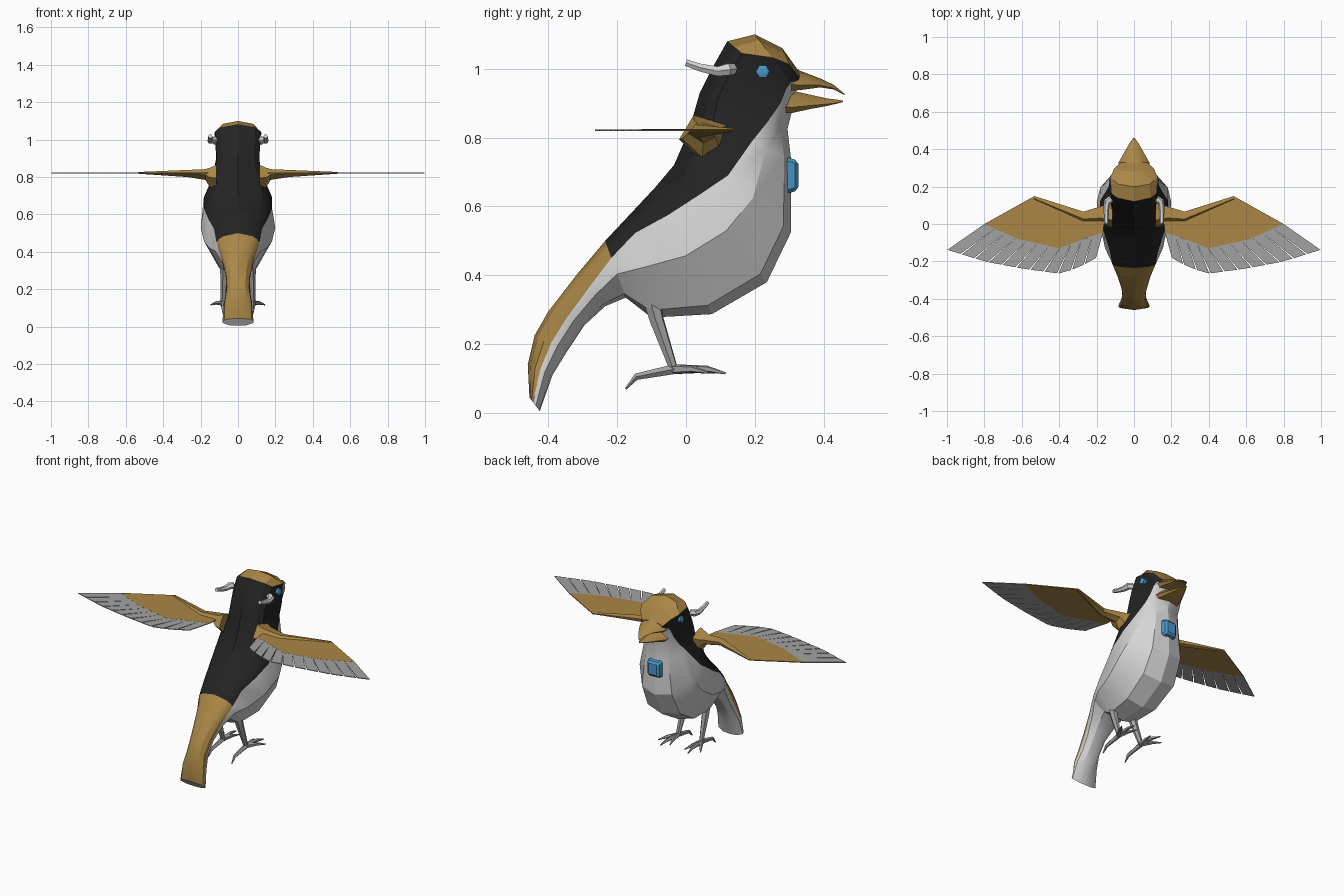
import bpy, bmesh, math
from mathutils import Vector

if "Cube" in bpy.data.objects:
    bpy.data.objects.remove(bpy.data.objects["Cube"])


def material(name, rgb):
    m = bpy.data.materials.new(name)
    m.diffuse_color = (*rgb, 1)
    m.use_nodes = True
    m.node_tree.nodes["Principled BSDF"].inputs["Base Color"].default_value = m.diffuse_color
    return m


GOLD = material("golden brown", (0.40, 0.24, 0.06))
BLACK = material("charcoal black", (0.017, 0.017, 0.018))
WHITE = material("pale belly", (0.66, 0.66, 0.66))
GREY = material("feather grey", (0.36, 0.36, 0.36))
BLUE = material("bright blue", (0.07, 0.32, 0.60))


def finish(name, bm, mats, angle=30):
    bmesh.ops.recalc_face_normals(bm, faces=bm.faces)
    me = bpy.data.meshes.new(name)
    bm.to_mesh(me)
    bm.free()
    for m in mats:
        me.materials.append(m)
    ob = bpy.data.objects.new(name, me)
    bpy.context.collection.objects.link(ob)
    bpy.ops.object.select_all(action='DESELECT')
    ob.select_set(True)
    bpy.context.view_layer.objects.active = ob
    bpy.ops.object.shade_smooth_by_angle(angle=math.radians(angle))
    return ob


def loft(name, rings, mats, rule=None, angle=30):
    """Skin closed rings; rule(ring, segment) gives the material index."""
    bm = bmesh.new()
    vs = [[bm.verts.new(p) for p in r] for r in rings]
    n = len(rings[0])
    for i in range(len(vs) - 1):
        for j in range(n):
            k = (j + 1) % n
            f = bm.faces.new((vs[i][j], vs[i][k], vs[i + 1][k], vs[i + 1][j]))
            f.material_index = rule(i, j) if rule else 0
    bm.faces.new(vs[0]).material_index = rule(0, 4) if rule else 0
    bm.faces.new(vs[-1])
    return finish(name, bm, mats, angle)


def tube(name, pts, radii, mat, sides=6):
    rings = []
    for i, p in enumerate(pts):
        d = Vector(pts[min(i + 1, len(pts) - 1)]) - Vector(pts[max(i - 1, 0)])
        q = d.to_track_quat('Z', 'Y')
        rings.append([Vector(p) + q @ Vector((radii[i] * math.cos(2 * math.pi * a / sides),
                                              radii[i] * math.sin(2 * math.pi * a / sides), 0))
                      for a in range(sides)])
    return loft(name, rings, [mat])


def plate(name, polys, mat, z, thick=0.005):
    bm = bmesh.new()
    for poly in polys:
        lo = [bm.verts.new((x, y, z - thick / 2)) for x, y in poly]
        hi = [bm.verts.new((x, y, z + thick / 2)) for x, y in poly]
        bm.faces.new(lo)
        bm.faces.new(hi)
        for j in range(len(poly)):
            k = (j + 1) % len(poly)
            bm.faces.new((lo[j], lo[k], hi[k], hi[j]))
    return finish(name, bm, [mat])


def along(line, t):
    """Point at fraction t of a polyline's length."""
    pts = [Vector(p) for p in line]
    left = t * sum((b - a).length for a, b in zip(pts, pts[1:]))
    for a, b in zip(pts, pts[1:]):
        d = (b - a).length
        if left <= d:
            return a.lerp(b, left / d)
        left -= d
    return pts[-1]


# Body: back y,z / belly y,z / half width / upper colour edge / lower colour edge
BODY = [
    (-.455, .045, -.425, .005, .085, .22, .35), (-.460, .14, -.388, .11, .075, .3, .5),
    (-.440, .225, -.345, .18, .062, .3, .5), (-.400, .295, -.295, .255, .066, .3, .5),
    (-.315, .405, -.235, .31, .088, .25, .42), (-.235, .50, -.175, .335, .122, .18, .3),
    (-.160, .58, -.100, .277, .155, .13, .19), (-.090, .655, .075, .287, .182, .16, .22),
    (-.035, .72, .235, .38, .200, .18, .26), (.000, .80, .305, .525, .185, .2, .4),
    (.020, .86, .305, .74, .142, .2, .6), (.040, .93, .295, .825, .136, .2, .78),
    (.075, 1.0, .310, .885, .142, .2, .85), (.120, 1.08, .315, .92, .140, .22, .87),
    (.200, 1.10, .320, .94, .128, .42, .87), (.280, 1.06, .325, .95, .105, .42, .87),
    (.330, .99, .328, .955, .07, .42, .87)]
rings = []
for dy, dz, vy, vz, w, c, b in BODY:
    half = []
    for t in (0, min(.1, c * .6), c, b, b + (.93 - b) * .45, .93, 1):
        x = w * max(0, 1 - abs(2 * t - 1) ** 2.4) ** 0.5
        half.append(Vector((x, dy + (vy - dy) * t, dz + (vz - dz) * t)))
    rings.append(half + [Vector((-p.x, p.y, p.z)) for p in half[-2:0:-1]])


def body_rule(i, j):
    s = min(j, 11 - j)
    if s >= 3:
        return 2
    if i < 5 or (i >= 13 and s < 2):
        return 0
    return 1


loft("body", rings, [GOLD, BLACK, WHITE], body_rule, 25)


# Beak halves: y, half width, top z, bottom z
def beak(name, rows):
    loft(name, [[(w * a, y, lo + (hi - lo) * h) for a, h in
                 ((0, 1), (.6, .75), (1, .25), (.8, 0), (-.8, 0), (-1, .25), (-.6, .75))]
                for y, w, hi, lo in rows], [GOLD])


beak("upper_beak", [(.28, .09, 1.03, .935), (.33, .082, .995, .938), (.39, .048, .972, .946),
                    (.43, .025, .953, .94), (.46, .004, .928, .924)])
beak("lower_beak", [(.28, .085, .945, .872), (.31, .08, .936, .872), (.36, .055, .925, .883),
                    (.41, .03, .914, .892), (.456, .004, .908, .903)])

# Chest gem
bm = bmesh.new()
bmesh.ops.create_cube(bm, size=1)
for v in bm.verts:
    f = .75 if v.co.y > 0 else 1
    v.co = Vector((v.co.x * .1 * f, .302 + v.co.y * .05, .69 + v.co.z * .115 * f))
bmesh.ops.bevel(bm, geom=[e for e in bm.edges if abs(e.verts[0].co.z - e.verts[1].co.z) < .01
                          or abs(e.verts[0].co.x - e.verts[1].co.x) < .02],
                offset=.01, segments=1, affect='EDGES')
finish("chest_gem", bm, [BLUE], 20)

# Wing outlines in plan
GOLD_EDGE = [(.8, 0), (.62, -.08), (.4, -.13), (.27, -.08), (.165, -.045)]
FEATHER_EDGE = [(.997, -.138), (.8, -.2), (.6, -.238), (.4, -.265), (.3, -.235), (.2, -.18)]
LEADING = [(.155, .05), (.27, .035), (.535, .148)]

for side, s in (("right", 1), ("left", -1)):
    def m(p):
        return (s * p[0], *p[1:])

    # Wing cover and separate tip feathers
    plate(side + "_wing", [[m(p) for p in LEADING + GOLD_EDGE]], GOLD, .822)
    feathers = []
    count = 11
    for i in range(count):
        a, b = i / count, (i + 1) / count
        gap0 = 0 if i == 0 else .006
        feathers.append([m(p) for p in (along(GOLD_EDGE, a), along(GOLD_EDGE, b),
                                        along(FEATHER_EDGE, b - .004),
                                        along(FEATHER_EDGE, a + gap0))])
    plate(side + "_wing_feathers", feathers, GREY, .822, .004)

    # Wing arm tapering from the shoulder
    loft(side + "_wing_arm", [
        [m((x, y0, .5 * (z0 + z1))), m((x, y0 + .3 * (y1 - y0), z1)), m((x, y1, z1 - .2 * (z1 - z0))),
         m((x, y1 - .1 * (y1 - y0), z0 + .3 * (z1 - z0))), m((x, .5 * (y0 + y1), z0))]
        for x, y0, y1, z0, z1 in ((.115, -.02, .12, .725, .865), (.15, -.01, .105, .745, .85),
                                  (.175, .005, .095, .785, .842), (.27, .01, .066, .80, .838),
                                  (.535, .13, .15, .818, .827))], [GOLD], angle=20)

    # Eye: flat hexagonal stud with a raised pupil
    tube(side + "_eye", [m((.10, .223, .992)), m((.130, .223, .992)), m((.134, .223, .992))],
         [.02, .02, .012], BLUE)

    # Swept-back head tuft
    tube(side + "_head_tuft", [m(p) for p in ((.12, .135, 1.0), (.142, .12, .998), (.148, .09, .993),
                                              (.148, .04, 1.004), (.148, 0, 1.018))],
         [.018, .02, .016, .013, .011], WHITE)

    # Leg and toes
    tube(side + "_leg", [m(p) for p in ((.07, -.10, .33), (.073, -.085, .27), (.08, -.035, .125))],
         [.026, .022, .013], GREY)
    ankle = (.08, -.035, .127)
    toes = {"inner_toe": [(.065, .03, .125), (.05, .085, .117)],
            "middle_toe": [(.088, .06, .128), (.094, .115, .115)],
            "outer_toe": [(.115, .02, .127), (.145, .065, .117)],
            "hind_toe": [(.08, -.145, .105), (.08, -.175, .07)]}
    for toe, pts in toes.items():
        tube(side + "_" + toe, [m(p) for p in [ankle] + pts], [.015, .01, .003], GREY, 5)
